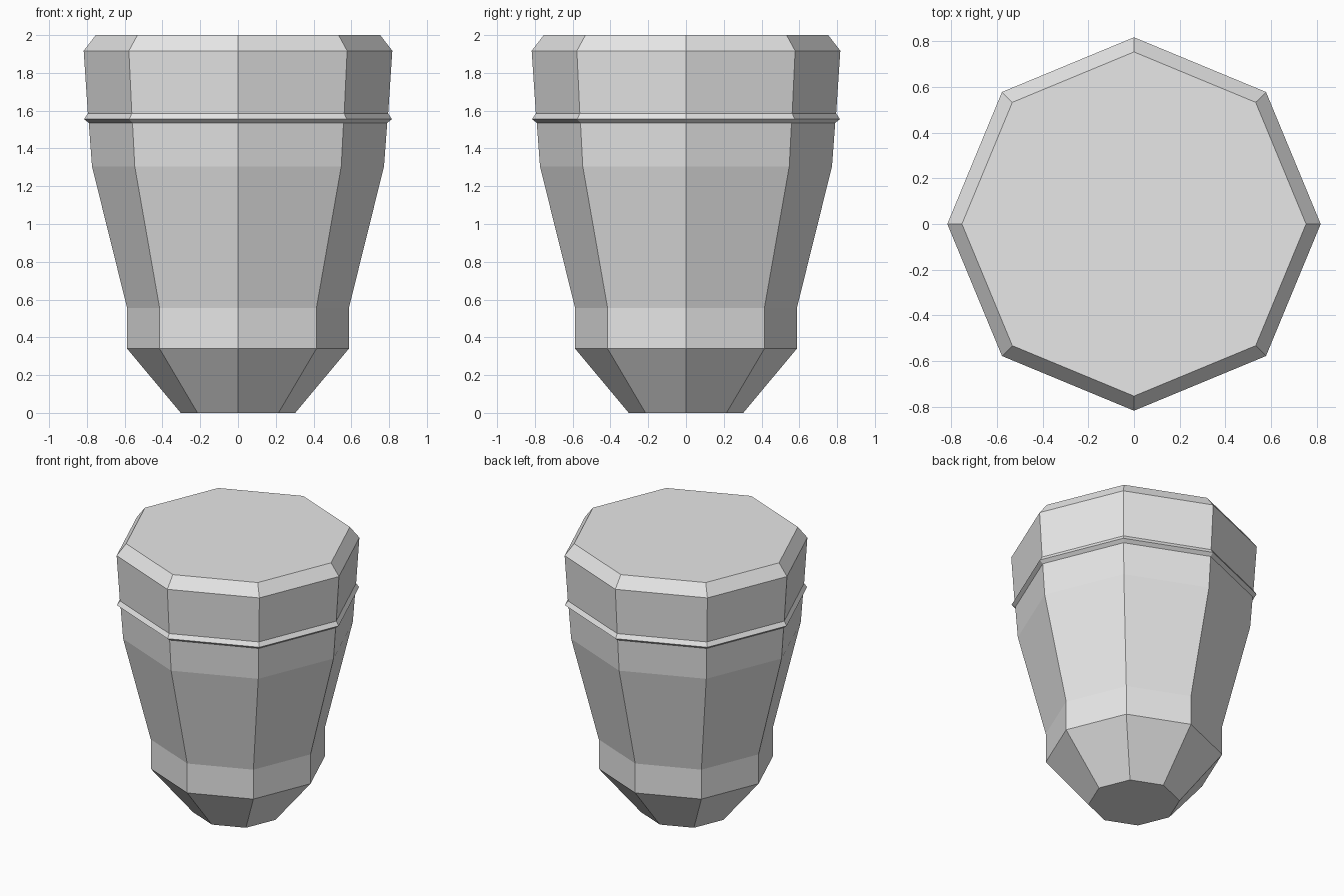
import bpy, bmesh
from math import cos, sin, pi

cube = bpy.data.objects.get("Cube")
if cube:
    bpy.data.objects.remove(cube, do_unlink=True)

SIDES = 8

grey = bpy.data.materials.new("light_grey")
grey.use_nodes = True
colour = (0.8, 0.8, 0.8, 1)
grey.diffuse_color = colour
grey.node_tree.nodes["Principled BSDF"].inputs["Base Color"].default_value = colour


def lathe(name, profile):
    """Flat-sided closed solid from (radius, height) pairs, bottom to top."""
    bm = bmesh.new()
    rings = []
    for r, z in profile:
        angles = [2 * pi * i / SIDES for i in range(SIDES)]
        rings.append([bm.verts.new((r * cos(a), r * sin(a), z)) for a in angles])
    for low, high in zip(rings, rings[1:]):
        for i in range(SIDES):
            j = (i + 1) % SIDES
            bm.faces.new((low[i], low[j], high[j], high[i]))
    bm.faces.new(rings[0][::-1])
    bm.faces.new(rings[-1])
    mesh = bpy.data.meshes.new(name)
    bm.to_mesh(mesh)
    bm.free()
    mesh.materials.append(grey)
    obj = bpy.data.objects.new(name, mesh)
    bpy.context.collection.objects.link(obj)
    return obj


# Tapered foot, collar, flared body, thin ridge and bevelled cap in one shell
lathe("faceted_vessel", [
    (0.303, 0), (0.587, 0.34), (0.587, 0.555),      # foot and collar
    (0.773, 1.305), (0.79, 1.535),                  # flared body
    (0.815, 1.555), (0.795, 1.585),                 # ridge
    (0.817, 1.917), (0.753, 2.0),                   # cap
])
